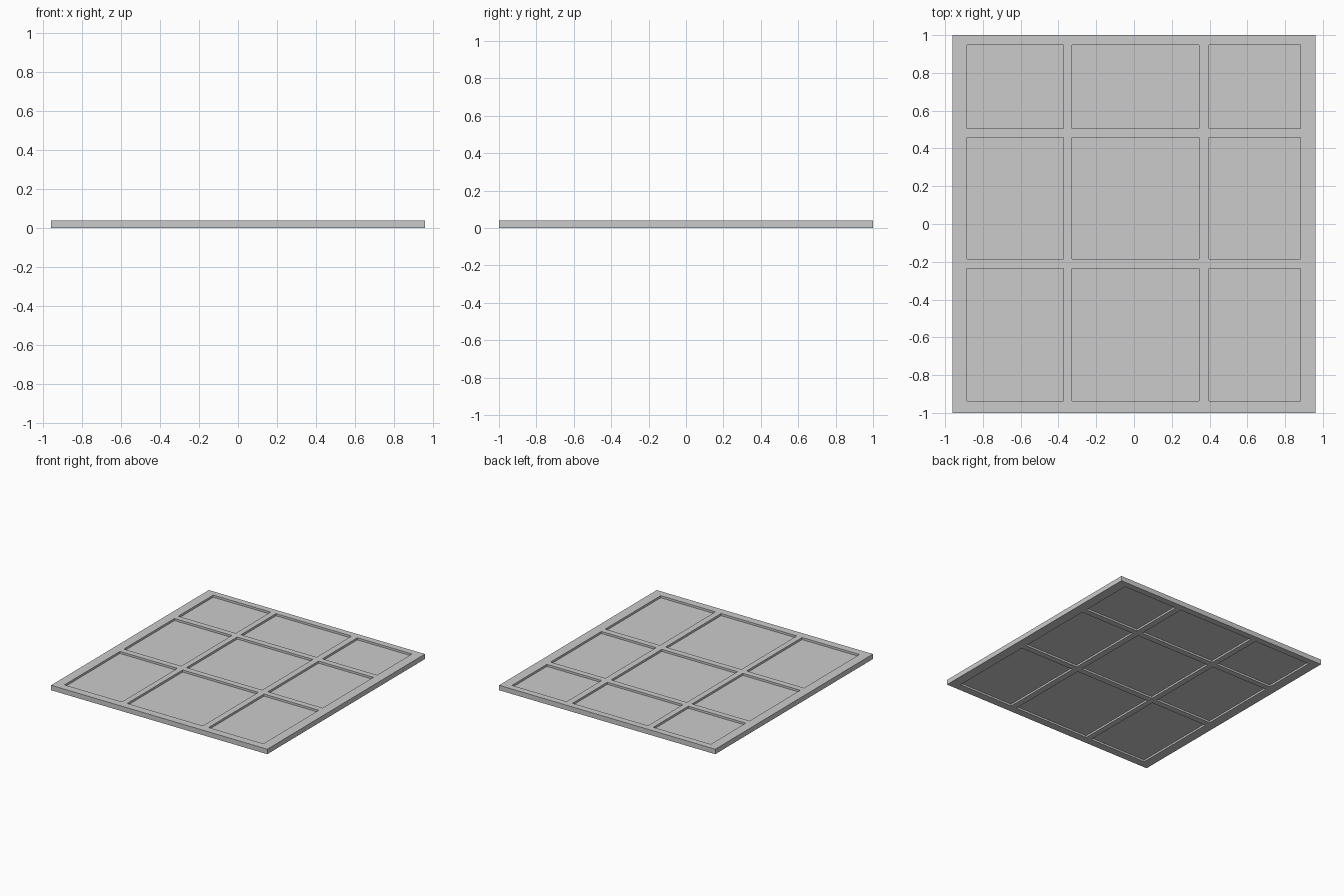
import bpy, bmesh

if "Cube" in bpy.data.objects:
    bpy.data.objects.remove(bpy.data.objects["Cube"])

X = [-0.96, -0.884, -0.374, -0.327, 0.345, 0.396, 0.882, 0.96]
Y = [-1.0, -0.938, -0.235, -0.186, 0.457, 0.505, 0.948, 1.0]
HEIGHT = 0.04
PANE_Z = (0.015, 0.023)


def make_object(name, bm):
    bmesh.ops.recalc_face_normals(bm, faces=bm.faces)
    mesh = bpy.data.meshes.new(name)
    bm.to_mesh(mesh)
    bm.free()
    obj = bpy.data.objects.new(name, mesh)
    bpy.context.collection.objects.link(obj)
    return obj


# Frame: flat grid with nine openings, extruded upward
bm = bmesh.new()
verts = [[bm.verts.new((x, y, 0)) for y in Y] for x in X]
for i in range(7):
    for j in range(7):
        if i % 2 == 0 or j % 2 == 0:
            bm.faces.new((verts[i][j], verts[i + 1][j], verts[i + 1][j + 1], verts[i][j + 1]))
top = bmesh.ops.extrude_face_region(bm, geom=bm.faces[:], use_keep_orig=True)["geom"]
bmesh.ops.translate(bm, vec=(0, 0, HEIGHT), verts=[g for g in top if isinstance(g, bmesh.types.BMVert)])
bmesh.ops.dissolve_limit(bm, angle_limit=0.01, verts=[], edges=[])
make_object("window_frame", bm)

# Panes: thin slabs recessed from both sides of each opening
for i in (1, 3, 5):
    for j in (1, 3, 5):
        bm = bmesh.new()
        bmesh.ops.create_cube(bm, size=1)
        for v in bm.verts:
            v.co = (X[i + (v.co.x > 0)], Y[j + (v.co.y > 0)], PANE_Z[v.co.z > 0])
        make_object(f"pane_{i // 2 + 1}_{j // 2 + 1}", bm)
